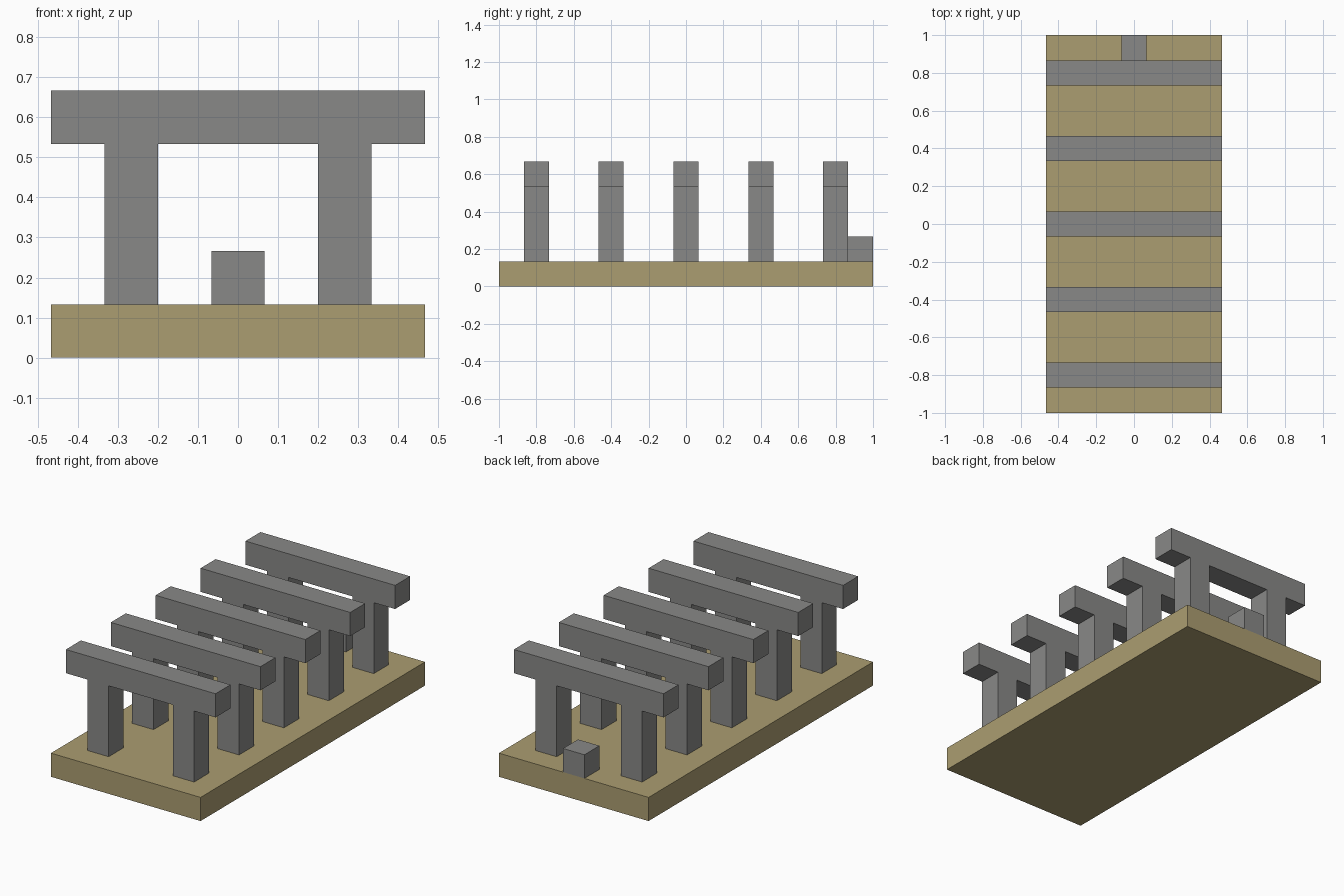
import bpy

cube = bpy.data.objects.get("Cube")
if cube:
    bpy.data.objects.remove(cube, do_unlink=True)

U = 2 / 15  # module: thickness of every member


def material(name, rgb):
    mat = bpy.data.materials.new(name)
    mat.use_nodes = True
    color = (*rgb, 1)
    mat.diffuse_color = color
    bsdf = next(n for n in mat.node_tree.nodes if n.type == "BSDF_PRINCIPLED")
    bsdf.inputs["Base Color"].default_value = color
    return mat


sand = material("sand", (0.41, 0.34, 0.165))
stone = material("stone_grey", (0.25, 0.25, 0.245))


def box(name, size, base_center, mat):
    """Box with size and bottom-centre position given in modules."""
    x, y, z = base_center
    bpy.ops.mesh.primitive_cube_add(size=1, location=(x * U, y * U, (z + size[2] / 2) * U))
    obj = bpy.context.object
    obj.name = name
    obj.scale = [s * U for s in size]
    bpy.ops.object.transform_apply(location=False, rotation=False, scale=True)
    obj.data.materials.append(mat)
    return obj


# Ground slab
box("base_slab", (7, 15, 1), (0, 0, 0), sand)

# Row of five gateways: two posts and a lintel each
for i in range(5):
    y = (i - 2) * 3
    for side, label in ((1, "left"), (-1, "right")):
        box(f"{label}_post_{i + 1}", (1, 1, 3), (side * 2, y, 1), stone)
    box(f"lintel_{i + 1}", (7, 1, 1), (0, y, 4), stone)

# Small block at the back edge
box("back_block", (1, 1, 1), (0, 7, 1), stone)
